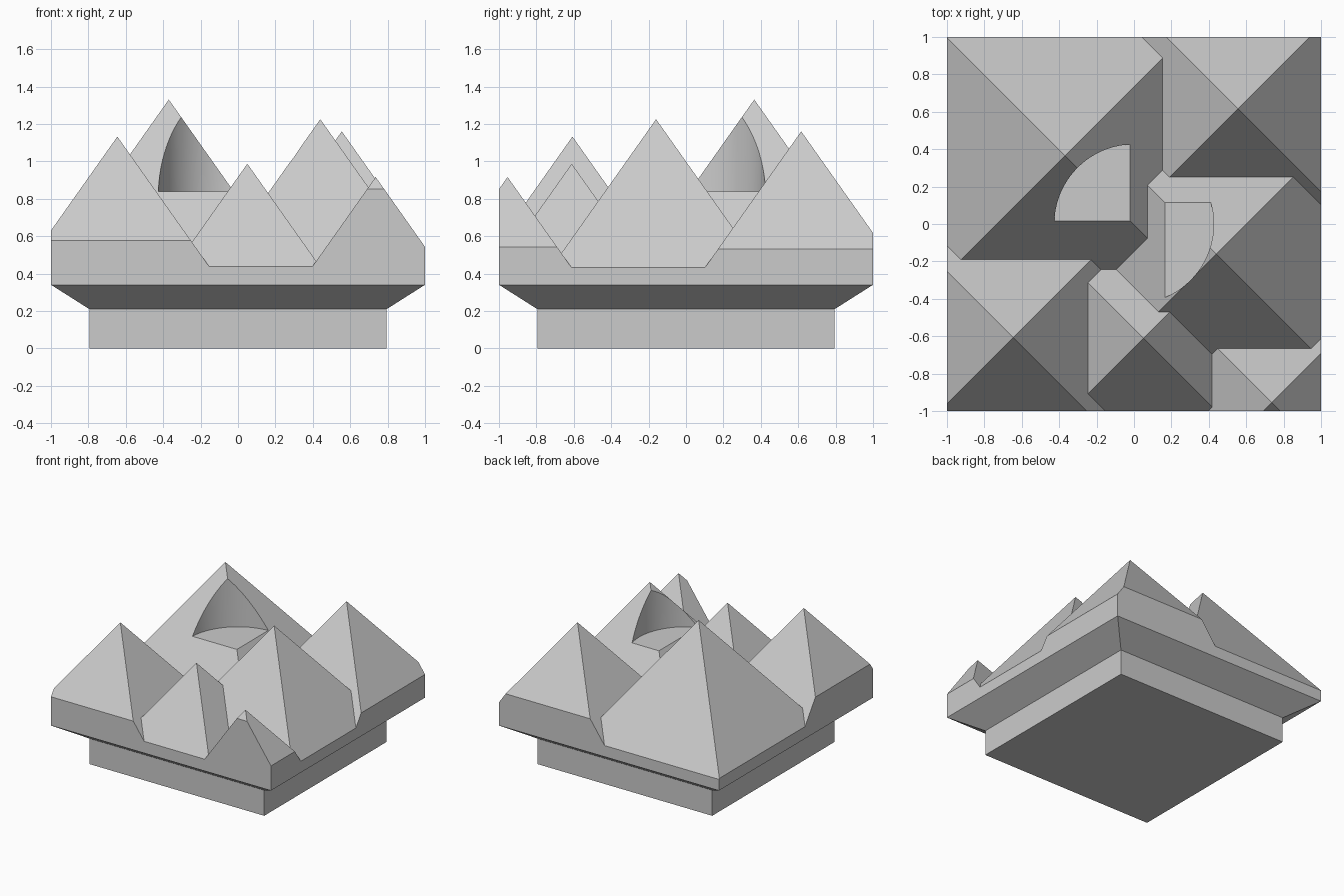
import bpy, bmesh, math
from mathutils import Matrix

if "Cube" in bpy.data.objects:
    bpy.data.objects.remove(bpy.data.objects["Cube"])

SLOPE = math.sqrt(2)
FOOT = -0.2          # pyramids run below the ground before trimming
# peak x, y, z
PEAKS = [(-0.37, 0.365, 1.33), (-0.645, -0.607, 1.132), (0.05, -0.611, 0.987),
         (0.44, -0.16, 1.225), (0.555, 0.616, 1.16), (0.736, -0.954, 0.916)]


def make_object(name, bm):
    bmesh.ops.recalc_face_normals(bm, faces=bm.faces)
    mesh = bpy.data.meshes.new(name)
    bm.to_mesh(mesh)
    bm.free()
    obj = bpy.data.objects.new(name, mesh)
    bpy.context.collection.objects.link(obj)
    return obj


def square_solid(name, sections, centre=(0, 0)):
    """Stack square sections (half width, z); zero width gives a tip."""
    bm = bmesh.new()
    cx, cy = centre
    prev = None
    for h, z in sections:
        if h == 0:
            ring = [bm.verts.new((cx, cy, z))] * 4
        else:
            ring = [bm.verts.new((cx + sx * h, cy + sy * h, z))
                    for sx, sy in ((-1, -1), (1, -1), (1, 1), (-1, 1))]
        if prev is None:
            bm.faces.new(ring)
        else:
            for i in range(4):
                j = (i + 1) % 4
                quad = [prev[i], prev[j], ring[j], ring[i]]
                bm.faces.new(quad if h else quad[:3])
        prev = ring
    if sections[-1][0]:
        bm.faces.new(prev)
    return make_object(name, bm)


def combine(target, other, operation):
    """Apply a boolean and remove the helper."""
    mod = target.modifiers.new("combine", 'BOOLEAN')
    mod.object, mod.operation, mod.solver = other, operation, 'EXACT'
    bpy.ops.object.select_all(action='DESELECT')
    bpy.context.view_layer.objects.active = target
    target.select_set(True)
    bpy.ops.object.modifier_apply(modifier=mod.name)
    bpy.data.objects.remove(other, do_unlink=True)


# Merged pyramid peaks
peaks = [square_solid("peak", [((z - FOOT) / SLOPE, FOOT), (0, z)], (x, y))
         for x, y, z in PEAKS]
body = peaks[0]
for p in peaks[1:]:
    combine(body, p, 'UNION')

# Trim to the square plinth, flared ledge and upright sides
envelope = square_solid("envelope", [(0.795, 0), (0.795, 0.21), (1, 0.34), (1, 2)])
combine(body, envelope, 'INTERSECT')

# Round recess in the middle
bm = bmesh.new()
bmesh.ops.create_cone(bm, cap_ends=True, segments=96, radius1=0.426, radius2=0.426,
                      depth=1.2, matrix=Matrix.Translation((0, 0, 0.838 + 0.6)))
combine(body, make_object("recess", bm), 'DIFFERENCE')

body.name = body.data.name = "peaked_block"
bpy.ops.object.shade_smooth_by_angle(angle=math.radians(20))
